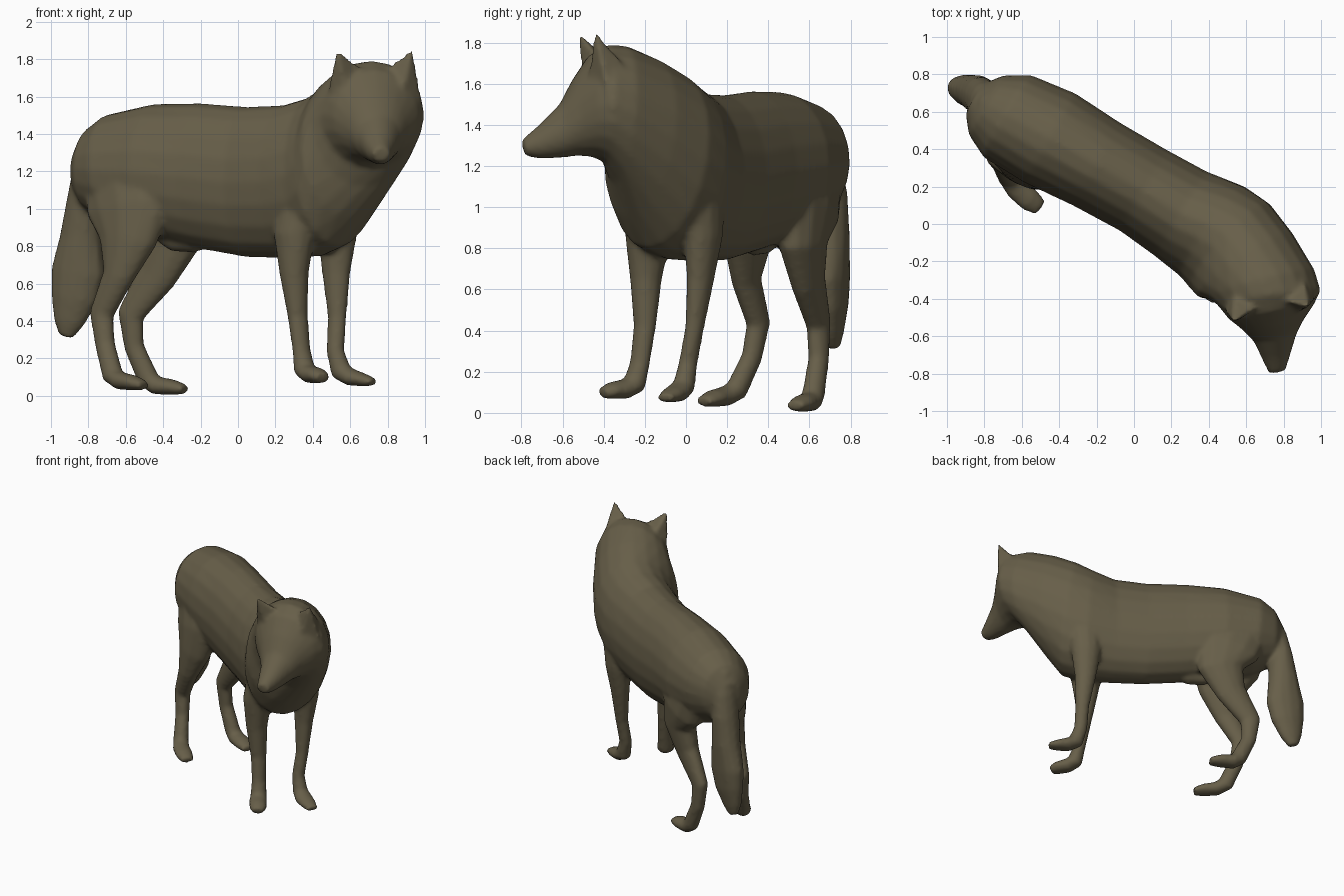
import bpy, bmesh, math
from mathutils import Vector

fur = bpy.data.materials.new("olive brown fur")
fur.diffuse_color = (0.135, 0.113, 0.066, 1)


def finish(name, bm):
    bmesh.ops.recalc_face_normals(bm, faces=bm.faces)
    me = bpy.data.meshes.new(name)
    bm.to_mesh(me)
    bm.free()
    me.materials.append(fur)
    ob = bpy.data.objects.new(name, me)
    bpy.context.collection.objects.link(ob)
    return ob


def loft(name, rings, n=14):
    """Skin rings given as (centre, side vector, up vector)."""
    bm = bmesh.new()
    loops = []
    for c, s, u in rings:
        loops.append([bm.verts.new(c + s * math.cos(2 * math.pi * i / n)
                                   + u * math.sin(2 * math.pi * i / n)) for i in range(n)])
    for a, b in zip(loops, loops[1:]):
        for i in range(n):
            j = (i + 1) % n
            bm.faces.new((a[i], a[j], b[j], b[i]))
    bm.faces.new(loops[0])
    bm.faces.new(loops[-1])
    return finish(name, bm)


def side_of(yaw):
    a = math.radians(yaw + 90)
    return Vector((math.cos(a), math.sin(a), 0))


def limb(name, path, yaw=-30, n=12):
    """Tube along (x, y, z, depth radius, side radius)."""
    side = side_of(yaw)
    pts = [Vector(p[:3]) for p in path]
    rings = []
    for i, p in enumerate(path):
        t = (pts[min(i + 1, len(pts) - 1)] - pts[max(i - 1, 0)]).normalized()
        u = side.cross(t).normalized()
        rings.append((pts[i], u.cross(t).normalized() * p[4], u * p[3]))
    return loft(name, rings, n)


# Torso, neck and head: top point, bottom point, half width, heading
spine = [
    ((-.86, .67, 1.31), (-.85, .67, 1.06), .09, -30),
    ((-.79, .64, 1.43), (-.79, .63, .99), .185, -30),
    ((-.69, .59, 1.505), (-.66, .56, .91), .255, -30),
    ((-.45, .46, 1.56), (-.45, .46, .84), .275, -30),
    ((-.20, .32, 1.565), (-.20, .32, .785), .255, -30),
    ((.05, .18, 1.545), (.05, .18, .74), .25, -30),
    ((.25, .06, 1.555), (.25, .05, .735), .265, -32),
    ((.40, 0, 1.60), (.44, -.08, .745), .295, -36),
    ((.49, -.05, 1.65), (.54, -.19, .80), .31, -44),
    ((.58, -.16, 1.725), (.61, -.28, .95), .305, -57),
    ((.68, -.29, 1.785), (.68, -.35, 1.12), .295, -75),
    ((.72, -.38, 1.79), (.72, -.40, 1.22), .28, -82),
    ((.735, -.47, 1.74), (.735, -.46, 1.245), .235, -80),
    ((.745, -.55, 1.62), (.745, -.53, 1.25), .165, -80),
    ((.755, -.61, 1.505), (.755, -.61, 1.24), .115, -80),
    ((.76, -.72, 1.395), (.76, -.71, 1.235), .075, -82),
    ((.765, -.797, 1.33), (.765, -.785, 1.25), .045, -82),
]
body = loft("body", [((Vector(t) + Vector(b)) / 2, side_of(yaw) * w, (Vector(t) - Vector(b)) / 2)
                     for t, b, w, yaw in spine], 20)

# Hind legs with broad thighs
hind_right = limb("hind_leg_right", [
    (-.64, .46, 1.40, .12, .05), (-.61, .40, 1.20, .25, .12), (-.575, .34, 1.00, .265, .125),
    (-.59, .30, .82, .17, .095), (-.64, .295, .64, .092, .065), (-.73, .352, .435, .07, .055),
    (-.71, .32, .27, .056, .05), (-.67, .245, .11, .06, .055), (-.63, .19, .08, .05, .063),
    (-.56, .13, .07, .042, .065), (-.50, .085, .055, .026, .048)])
hind_left = limb("hind_leg_left", [
    (-.55, .64, 1.40, .12, .05), (-.48, .61, 1.20, .24, .12), (-.39, .59, 1.00, .245, .12),
    (-.35, .57, .82, .17, .10), (-.435, .595, .64, .115, .074), (-.575, .645, .43, .078, .054),
    (-.555, .645, .26, .056, .05), (-.48, .62, .09, .06, .055), (-.44, .605, .055, .05, .063),
    (-.35, .565, .046, .043, .065), (-.28, .53, .034, .026, .048)])

# Front legs
front_right = limb("front_leg_right", [
    (.37, -.17, 1.32, .08, .05), (.34, -.18, 1.08, .15, .10), (.30, -.185, .86, .12, .105),
    (.30, -.195, .65, .08, .078), (.32, -.20, .42, .052, .058), (.34, -.225, .24, .046, .053),
    (.355, -.25, .14, .058, .06), (.385, -.30, .115, .05, .066), (.43, -.365, .108, .042, .064),
    (.455, -.405, .095, .028, .045)], -45)
front_left = limb("front_leg_left", [
    (.53, .06, 1.30, .08, .06), (.54, .08, 1.08, .14, .10), (.53, .085, .86, .112, .09),
    (.525, .07, .65, .079, .064), (.53, .043, .42, .052, .045), (.52, .01, .24, .05, .045),
    (.55, -.01, .13, .058, .055), (.60, -.04, .10, .048, .066), (.67, -.075, .085, .036, .06),
    (.725, -.105, .073, .022, .042)])

# Bushy hanging tail
tail = limb("tail", [
    (-.78, .63, 1.38, .05, .06), (-.805, .66, 1.22, .075, .10), (-.825, .685, 1.05, .09, .105),
    (-.84, .70, .85, .115, .098), (-.855, .705, .66, .15, .09), (-.875, .71, .52, .13, .078),
    (-.905, .715, .39, .085, .052), (-.92, .72, .315, .04, .03)], -15)

# Belly tuft between the thighs
tuft = limb("belly_tuft", [(-.40, .42, .86, .05, .05), (-.34, .38, .83, .06, .06),
                           (-.24, .33, .82, .055, .06), (-.12, .28, .83, .03, .03)])


# Broad pointed ears: inner, front, outer and rear base corners joined to the tip
def ear(name, tip, base):
    bm = bmesh.new()
    t = bm.verts.new(tip)
    vs = [bm.verts.new(b) for b in base]
    for i in range(len(vs)):
        bm.faces.new((t, vs[i], vs[(i + 1) % len(vs)]))
    bm.faces.new(vs)
    return finish(name, bm)


ear_right = ear("ear_right", (.525, -.53, 1.855),
                [(.69, -.43, 1.74), (.59, -.50, 1.60), (.455, -.42, 1.50), (.54, -.28, 1.64)])
ear_left = ear("ear_left", (.935, -.445, 1.86),
               [(.77, -.40, 1.74), (.87, -.48, 1.60), (1.0, -.36, 1.48), (.90, -.24, 1.62)])

# Blend every part into one continuous coat
for o in (hind_right, hind_left, front_right, front_left, tail, tuft, ear_right, ear_left, body):
    o.select_set(True)
bpy.context.view_layer.objects.active = body
bpy.ops.object.join()
fuse = body.modifiers.new("fuse", "REMESH")
fuse.mode = "VOXEL"
fuse.voxel_size = 0.015
fuse.use_smooth_shade = True
soften = body.modifiers.new("soften", "SMOOTH")
soften.factor = 0.5
soften.iterations = 7
